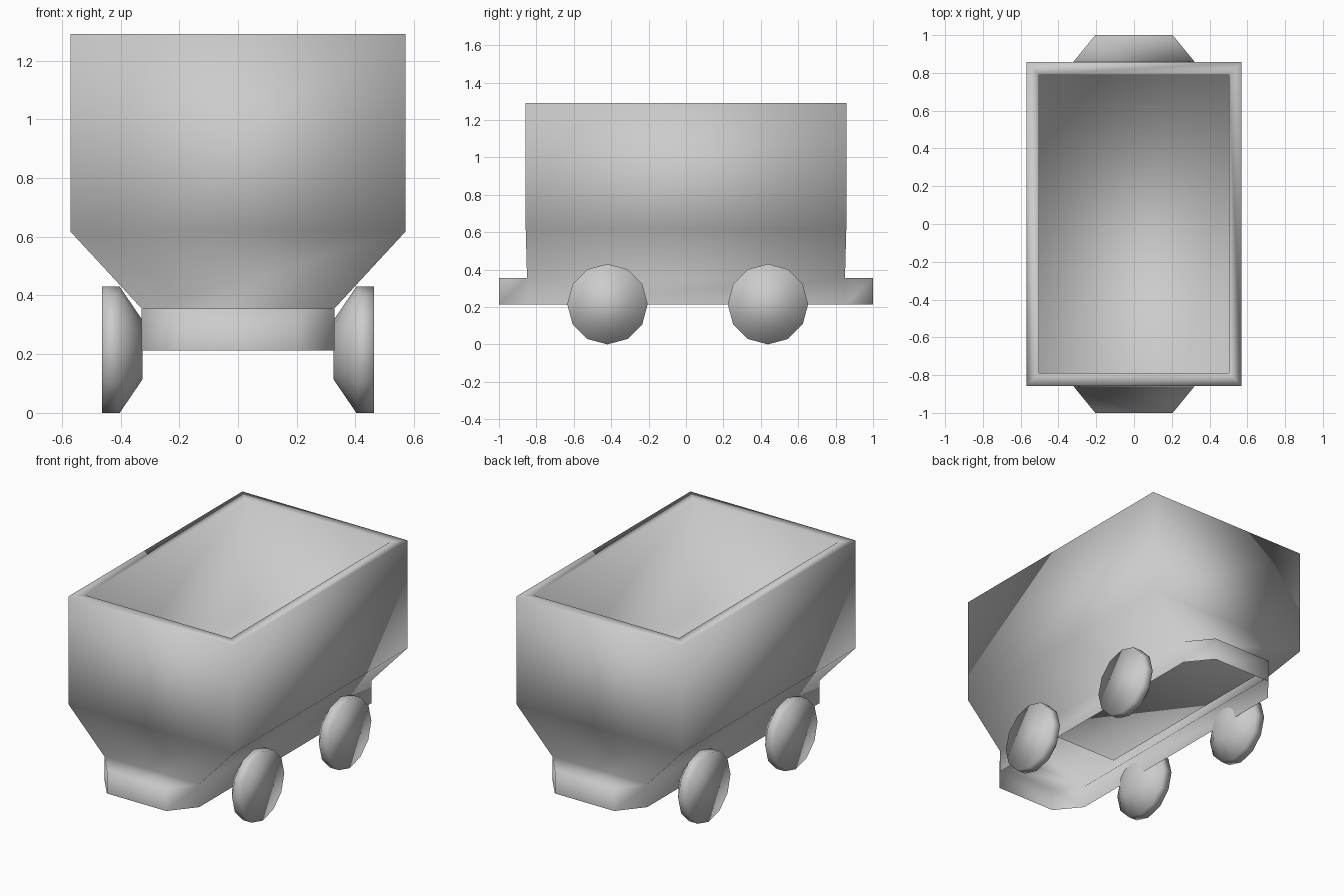
import bpy, bmesh, math

if "Cube" in bpy.data.objects:
    bpy.data.objects.remove(bpy.data.objects["Cube"])

grey = bpy.data.materials.new("grey")
grey.diffuse_color = (0.6, 0.6, 0.6, 1)
grey.use_nodes = True
grey.node_tree.nodes["Principled BSDF"].inputs["Base Color"].default_value = grey.diffuse_color


def finish(name, bm):
    for f in bm.faces:
        f.smooth = True
    mesh = bpy.data.meshes.new(name)
    bm.to_mesh(mesh)
    bm.free()
    mesh.materials.append(grey)
    ob = bpy.data.objects.new(name, mesh)
    bpy.context.collection.objects.link(ob)
    return ob


def bridge(bm, low, high):
    n = len(low)
    for i in range(n):
        j = (i + 1) % n
        bm.faces.new((low[i], low[j], high[j], high[i]))


def rect(bm, x, y, z):
    return [bm.verts.new((sx * x, sy * y, z))
            for sx, sy in ((-1, -1), (1, -1), (1, 1), (-1, 1))]


# Hopper and chassis: one open-bottomed shell
bm = bmesh.new()
waist = rect(bm, 0.328, 0.85, 0.355)
shoulder = rect(bm, 0.57, 0.857, 0.617)
rim_out = rect(bm, 0.57, 0.857, 1.29)
rim_in = rect(bm, 0.502, 0.788, 1.29)
floor = rect(bm, 0.502, 0.788, 0.57)
for a, b in ((waist, shoulder), (shoulder, rim_out), (rim_out, rim_in), (rim_in, floor)):
    bridge(bm, a, b)
bm.faces.new(floor)

# Chassis skirt with chamfered bumper ends
front = [bm.verts.new((x, -1, 0.355)) for x in (-0.205, 0.205)]
back = [bm.verts.new((x, 1, 0.355)) for x in (0.205, -0.205)]
skirt_top = [waist[0], *front, waist[1], waist[2], *back, waist[3]]
skirt_low = [bm.verts.new((v.co.x, v.co.y, 0.213)) for v in skirt_top]
bridge(bm, skirt_low, skirt_top)
bm.faces.new((waist[0], front[0], front[1], waist[1]))
bm.faces.new((waist[2], back[0], back[1], waist[3]))
finish("hopper_and_chassis", bm)


# Wheels: twelve-sided disc with an inner cone
def wheel(name, side, y):
    bm = bmesh.new()
    rings = []
    for x, r in ((0.325, 0.1), (0.403, 0.215), (0.463, 0.215)):
        rings.append([bm.verts.new((side * x,
                                    y + r * math.sin(i * math.pi / 6),
                                    0.215 + r * math.cos(i * math.pi / 6)))
                      for i in range(12)])
    for a, b in zip(rings, rings[1:]):
        bridge(bm, a, b)
    bm.faces.new(rings[0])
    bm.faces.new(rings[-1])
    bmesh.ops.recalc_face_normals(bm, faces=bm.faces)
    finish(name, bm)


for side, s in (("left", -1), ("right", 1)):
    for end, y in (("front", -0.42), ("back", 0.438)):
        wheel(f"{end}_{side}_wheel", s, y)
